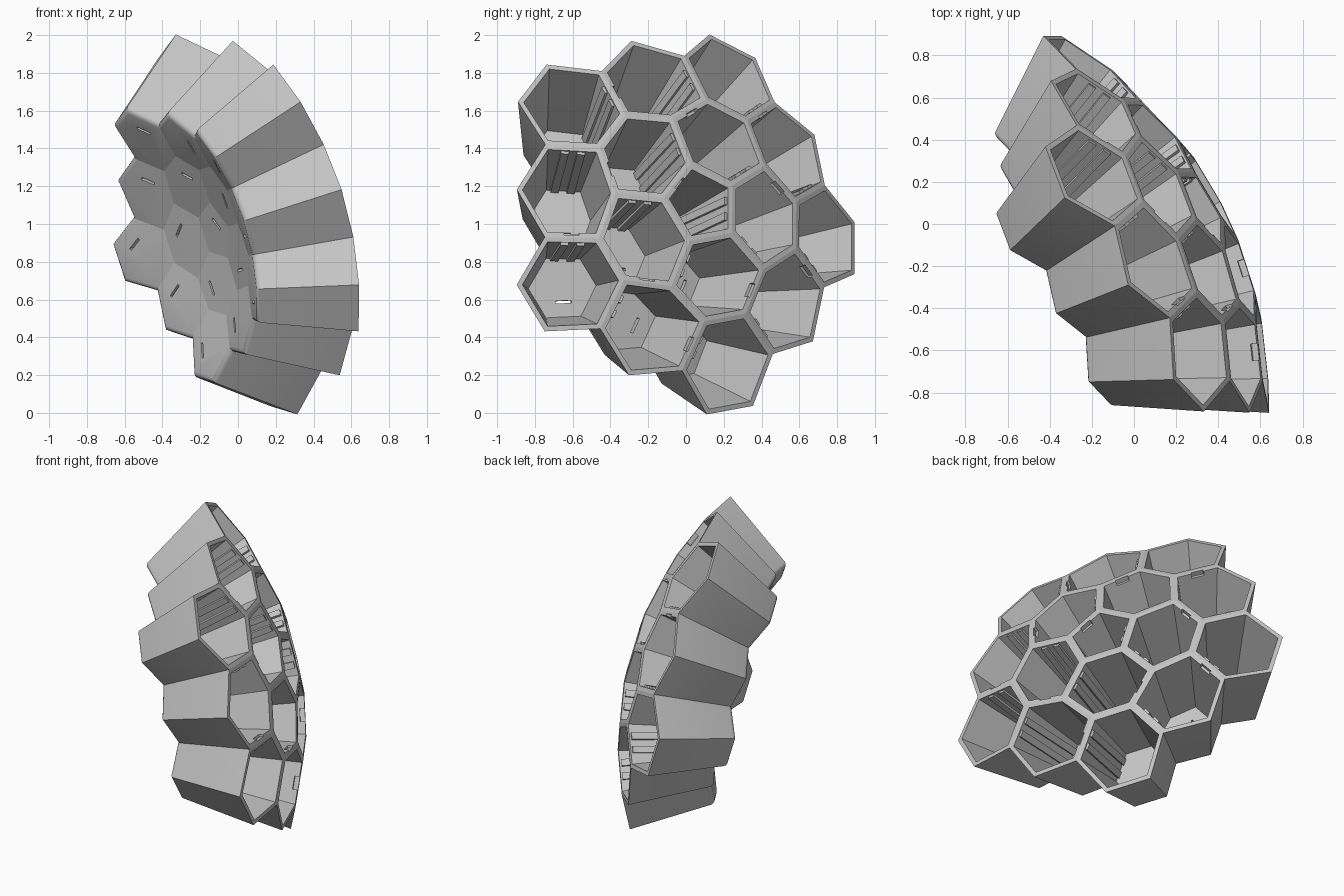
import bpy, bmesh, math
from mathutils import Vector, Matrix

old = bpy.data.objects.get("Cube")
if old:
    bpy.data.objects.remove(old, do_unlink=True)

grey = bpy.data.materials.new("matte_grey")
grey.use_nodes = True
grey.diffuse_color = (0.55, 0.55, 0.55, 1)
grey.node_tree.nodes["Principled BSDF"].inputs["Base Color"].default_value = (0.55, 0.55, 0.55, 1)

# Dome frame: all cups taper toward the centre, five-fold about the axis
CENTRE = Vector((-1.27, -0.78, 0.60))
AXIS = Vector((0.848, 0.458, 0.268)).normalized()
U = Vector((0.558, -0.768, -0.47))
U = (U - AXIS * U.dot(AXIS)).normalized()
V = AXIS.cross(U)
DEPTH = 0.717      # base radius as a share of rim radius
WALL = 0.026

# Cell corners as (distance from axis, azimuth in degrees)
RING = {"P": (0.225, 36), "B": (0.49, 36), "C": (0.62, 12),
        "D": (0.875, 18.9), "E": (1.073, 7.7), "G": (0.977, 36)}


def corner(name, side, turn):
    r, az = RING[name]
    a = math.radians(side * az + turn)
    height = math.sqrt(4.04 - r * r) - 0.112
    return AXIS * height + (U * math.cos(a) + V * math.sin(a)) * r


def on_border(p):
    """True for corners on the outer edge of the whole cluster."""
    return p.cross(AXIS).length / p.dot(AXIS) > 0.45


def inset(points, distance):
    """Shrink a polygon toward its middle by a wall thickness."""
    mid = sum(points, Vector()) / len(points)
    apothem = sum(((points[i] + points[i - 1]) / 2 - mid).length
                  for i in range(len(points))) / len(points)
    return [p.lerp(mid, distance / apothem) for p in points]


def add_object(name, bm):
    bmesh.ops.recalc_face_normals(bm, faces=bm.faces)
    mesh = bpy.data.meshes.new(name)
    bm.to_mesh(mesh)
    bm.free()
    obj = bpy.data.objects.new(name, mesh)
    obj.location = CENTRE
    bpy.context.collection.objects.link(obj)
    mesh.materials.append(grey)
    return obj


def add_box(bm, where, along, up, size):
    x = along.normalized()
    z = (up - x * up.dot(x)).normalized()
    y = z.cross(x)
    m = Matrix((x, y, z)).transposed().to_4x4()
    m = Matrix.Translation(where) @ m @ Matrix.Diagonal((*size, 1))
    bmesh.ops.create_cube(bm, size=1, matrix=m)


def make_cup(name, rim, slot_edge):
    n = len(rim)
    base = [p * DEPTH for p in rim]
    rim_in = inset(rim, WALL)
    base_in = [p * 1.03 for p in inset(base, WALL)]

    # Hollow shell: outer wall, rim, inner wall and two floors
    bm = bmesh.new()
    loops = [[bm.verts.new(p) for p in ring] for ring in (base, rim, rim_in, base_in)]
    for lower, upper in zip(loops, loops[1:]):
        for i in range(n):
            j = (i + 1) % n
            bm.faces.new((lower[i], lower[j], upper[j], upper[i]))
    under = bm.faces.new(loops[0])
    bm.faces.new(loops[3])
    bmesh.ops.recalc_face_normals(bm, faces=bm.faces)

    # Rounded underside along the outer border only
    border = [e for e in under.edges if all(on_border(v.co) for v in e.verts)]
    if border:
        bmesh.ops.bevel(bm, geom=border, offset=0.025, segments=3,
                        profile=0.5, affect='EDGES')
    cup = add_object(name, bm)

    # Cutter: through slot in the floor, and a rim notch beside a neighbour
    a, b = slot_edge, (slot_edge + 1) % n
    along = base[b] - base[a]
    middle = sum(base, Vector()) / n
    up = middle.normalized()
    spot = middle.lerp((base[a] + base[b]) / 2, 0.43)
    bm = bmesh.new()
    add_box(bm, spot, along, up, (0.085, 0.014, 0.2))
    if not (on_border(rim[a]) and on_border(rim[b])):
        add_box(bm, (rim_in[a] + rim_in[b]) / 2, along, up, (0.08, 0.024, 0.06))
    cutter = add_object("slot_cutter", bm)
    cutter.hide_render = True
    cut = cup.modifiers.new("slot", 'BOOLEAN')
    cut.operation = 'DIFFERENCE'
    cut.solver = 'EXACT'
    cut.object = cutter
    bpy.ops.object.select_all(action='DESELECT')
    cup.select_set(True)
    bpy.context.view_layer.objects.active = cup
    bpy.ops.object.modifier_apply(modifier=cut.name)
    bpy.data.objects.remove(cutter, do_unlink=True)
    bpy.ops.object.shade_smooth_by_angle(angle=math.radians(32))

    # Pair of rails down the wall opposite the slot
    a = (slot_edge + 3) % n
    b = (a + 1) % n
    along = (rim_in[b] - rim_in[a]).normalized()
    top = (rim_in[a] + rim_in[b]) / 2
    foot = (base_in[a] + base_in[b]) / 2
    run = foot - top
    bm = bmesh.new()
    for side in (-1, 1):
        add_box(bm, top + run * 0.505 + along * side * 0.043, along, run,
                (0.042, 0.03, run.length * 0.97))
    add_object(name + "_rails", bm)


# Central five-sided cup, then five sectors of three six-sided cups
make_cup("centre_cup", [corner("P", 1, 72 * k) for k in range(5)], 3)
LAYOUTS = {
    "inner_cup": ([("P", -1, 0), ("B", -1, 0), ("C", -1, 0),
                   ("C", 1, 0), ("B", 1, 0), ("P", 1, 0)], 3),
    "outer_corner_cup": ([("C", -1, 0), ("D", -1, 0), ("E", -1, 0),
                          ("E", 1, 0), ("D", 1, 0), ("C", 1, 0)], 3),
    "outer_middle_cup": ([("B", 1, 0), ("C", 1, 0), ("D", 1, 0),
                          ("G", 1, 0), ("D", -1, 72), ("C", -1, 72)], 4),
}
for k in range(5):
    for name, (cell, slot_edge) in LAYOUTS.items():
        make_cup(f"{name}_{k + 1}",
                 [corner(c, side, turn + 72 * k) for c, side, turn in cell], slot_edge)
